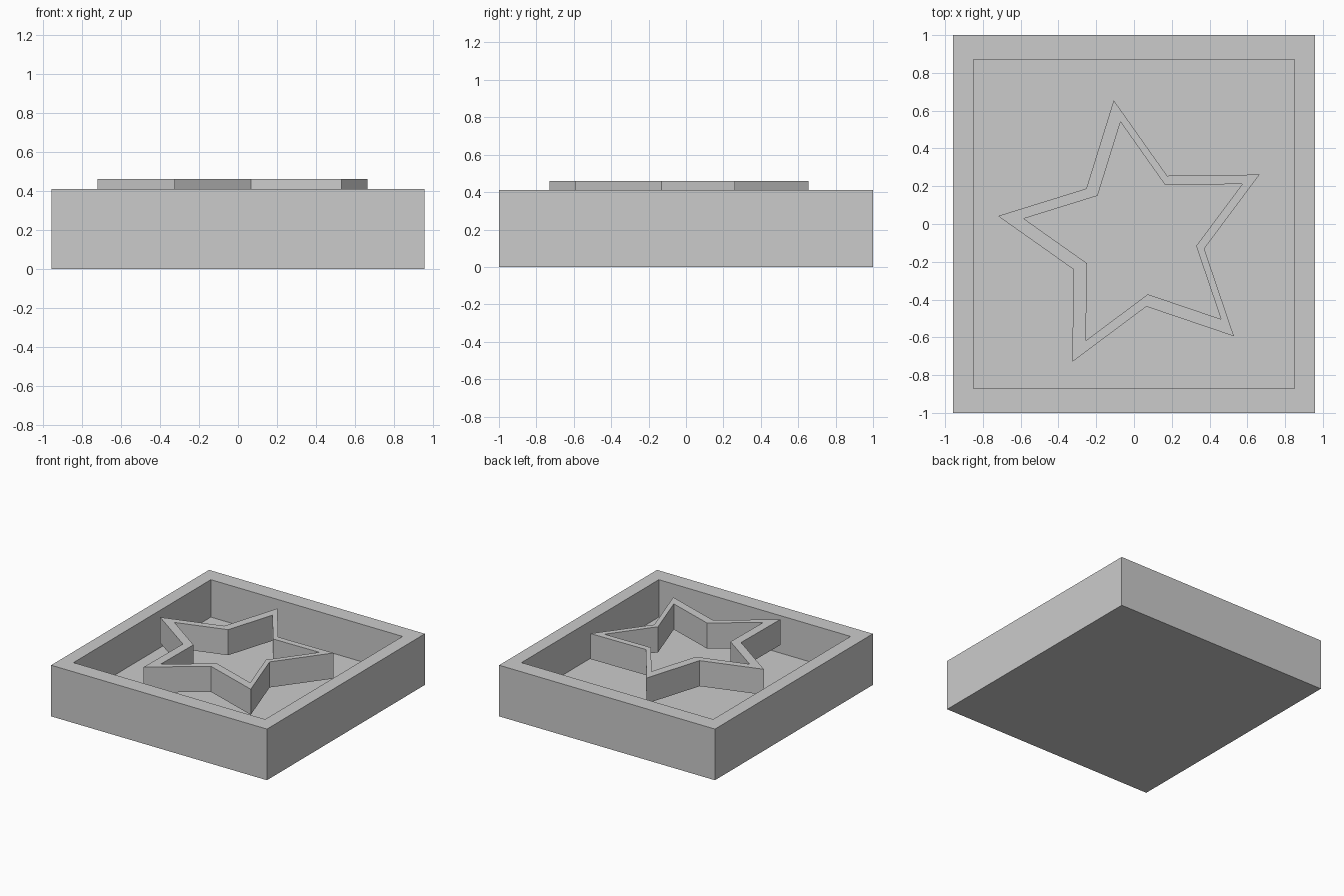
import bpy
import bmesh
from math import cos, sin, pi, radians

default_cube = bpy.data.objects.get("Cube")
if default_cube:
    bpy.data.objects.remove(default_cube, do_unlink=True)

# One plain grey for everything
grey = bpy.data.materials.new("plain_grey")
grey.use_nodes = True
colour = (0.6, 0.6, 0.6, 1.0)
grey.diffuse_color = colour
grey.node_tree.nodes["Principled BSDF"].inputs["Base Color"].default_value = colour


def rectangle(x, y):
    return [(-x, -y), (x, -y), (x, y), (-x, y)]


def star(cx, cy, radius, points=5, turn=radians(27)):
    """Star outline whose notches sit at half the tip radius."""
    outline = []
    for i in range(points * 2):
        r = radius if i % 2 == 0 else radius / 2
        a = turn + i * pi / points
        outline.append((cx + r * cos(a), cy + r * sin(a)))
    return outline


def build_walls(name, outer, inner, bottom, top, floor=None):
    """Wall between two outlines; with a floor it becomes a tray."""
    bm = bmesh.new()
    inner_z = bottom if floor is None else floor
    levels = [(outer, bottom), (outer, top), (inner, top), (inner, inner_z)]
    loops = [[bm.verts.new((x, y, z)) for x, y in line] for line, z in levels]
    pairs = list(zip(loops, loops[1:]))
    if floor is None:
        pairs.append((loops[-1], loops[0]))
    else:
        bm.faces.new(loops[0])
        bm.faces.new(loops[-1])
    n = len(outer)
    for a, b in pairs:
        for i in range(n):
            j = (i + 1) % n
            bm.faces.new((a[i], a[j], b[j], b[i]))
    bmesh.ops.recalc_face_normals(bm, faces=bm.faces)
    mesh = bpy.data.meshes.new(name)
    bm.to_mesh(mesh)
    bm.free()
    mesh.materials.append(grey)
    obj = bpy.data.objects.new(name, mesh)
    bpy.context.collection.objects.link(obj)
    return obj


# Open rectangular tray
build_walls("tray", rectangle(0.957, 1.0), rectangle(0.85, 0.87),
            bottom=0.0, top=0.41, floor=0.11)

# Hollow star band held above the tray floor
build_walls("star_band", star(0.008, -0.073, 0.737), star(0.025, -0.068, 0.616),
            bottom=0.255, top=0.46)
